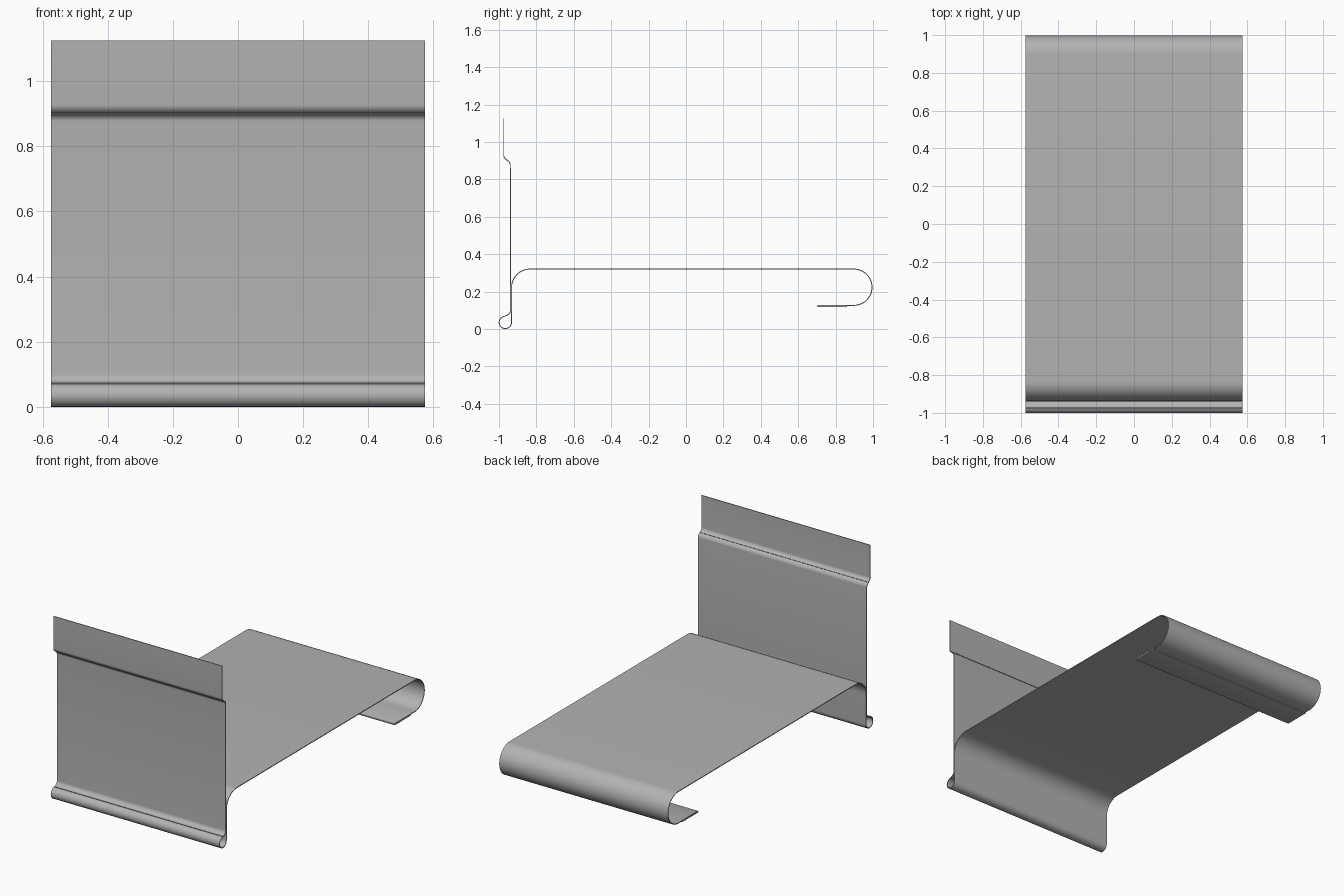
import bpy, bmesh, math

cube = bpy.data.objects.get("Cube")
if cube:
    bpy.data.objects.remove(cube, do_unlink=True)

HALF_WIDTH = 0.575
THICK = 0.005

metal = bpy.data.materials.new("light grey metal")
metal.use_nodes = True
grey = (0.45, 0.45, 0.45, 1)
metal.diffuse_color = grey
metal.node_tree.nodes["Principled BSDF"].inputs["Base Color"].default_value = grey


def arc(cy, cz, radius, start, end, steps):
    """Points of a bend in the side plane, angles in degrees."""
    return [(cy + radius * math.cos(math.radians(start + (end - start) * i / steps)),
             cz + radius * math.sin(math.radians(start + (end - start) * i / steps)))
            for i in range(steps + 1)]


# Hem folded back under the free edge of the shelf return
path = [(0.86, 0.1205)]
path += arc(0.706, 0.1235, 0.003, 270, 90, 4)
# Rounded nose, shelf and bend down to the wall
path += arc(0.8975, 0.2265 - 0.003, 0.097, -90, 90, 24)
path += arc(-0.833, 0.2205, 0.1, 90, 180, 16)
# Bead along the bottom, then out of it into the upright
path += arc(-0.966, 0.0355, 0.033, 0, -270, 28)
path += arc(-0.967, 0.1, 0.0285, -90, 0, 10)
# Step forward to the upper flange
path += arc(-0.9645, 0.877, 0.025, 0, 75, 8)
path += arc(-0.9495, 0.928, 0.025, -105, -180, 8)
path += [(-0.9745, 1.125)]

# Sweep the bent sheet profile across the width
bm = bmesh.new()
rows = [[bm.verts.new((x, y, z)) for x in (-HALF_WIDTH, HALF_WIDTH)] for y, z in path]
for a, b in zip(rows, rows[1:]):
    bm.faces.new((a[0], a[1], b[1], b[0]))
mesh = bpy.data.meshes.new("bent_sheet_shelf")
bm.to_mesh(mesh)
bm.free()
mesh.materials.append(metal)

sheet = bpy.data.objects.new("bent_sheet_shelf", mesh)
bpy.context.collection.objects.link(sheet)
solid = sheet.modifiers.new("thickness", 'SOLIDIFY')
solid.thickness = THICK
solid.offset = 0

bpy.context.view_layer.objects.active = sheet
sheet.select_set(True)
bpy.ops.object.modifier_apply(modifier=solid.name)
bpy.ops.object.shade_smooth_by_angle(angle=math.radians(35))
